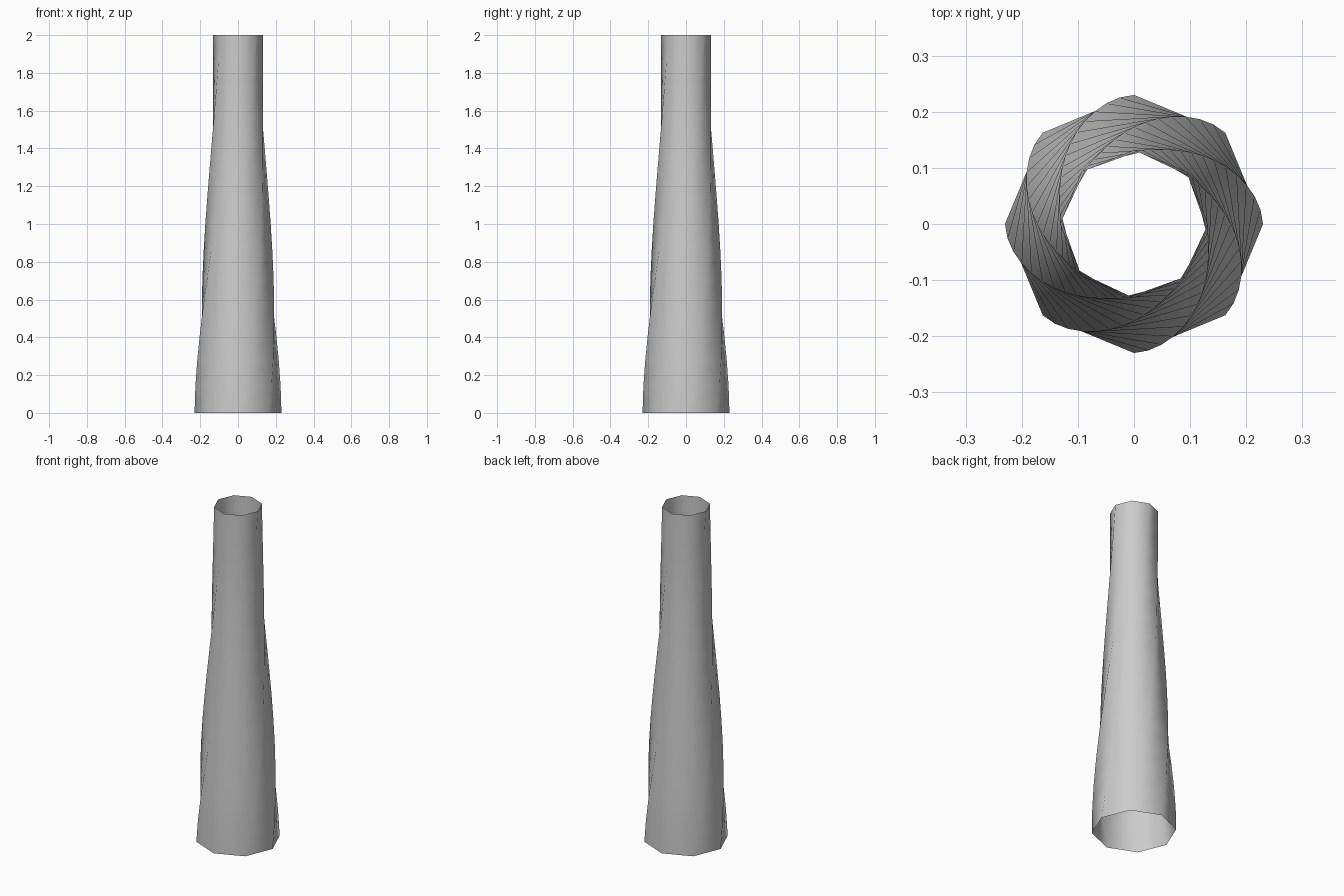
import bpy, bmesh
from math import cos, sin, pi, radians

if "Cube" in bpy.data.objects:
    bpy.data.objects.remove(bpy.data.objects["Cube"])

SIDES, RINGS = 8, 14
HEIGHT, R_BASE, R_TOP, TWIST = 2.0, 0.23, 0.132, radians(90)


def radius(t):
    # gentle ease from the wide foot to the narrow top
    u = t ** 0.85
    return R_BASE + (R_TOP - R_BASE) * u * u * (3 - 2 * u)


# open octagonal tube, tapering and twisting a quarter turn
bm = bmesh.new()
rings = []
for i in range(RINGS + 1):
    t = i / RINGS
    r = radius(t)
    rings.append([bm.verts.new((r * cos(TWIST * t + 2 * pi * k / SIDES),
                                r * sin(TWIST * t + 2 * pi * k / SIDES),
                                HEIGHT * t)) for k in range(SIDES)])

for low, high in zip(rings, rings[1:]):
    for k in range(SIDES):
        n = (k + 1) % SIDES
        face = bm.faces.new((low[k], low[n], high[n], high[k]))
        face.smooth = True

mesh = bpy.data.meshes.new("twisted_column")
bm.to_mesh(mesh)
bm.free()
column = bpy.data.objects.new("twisted_column", mesh)
bpy.context.collection.objects.link(column)
